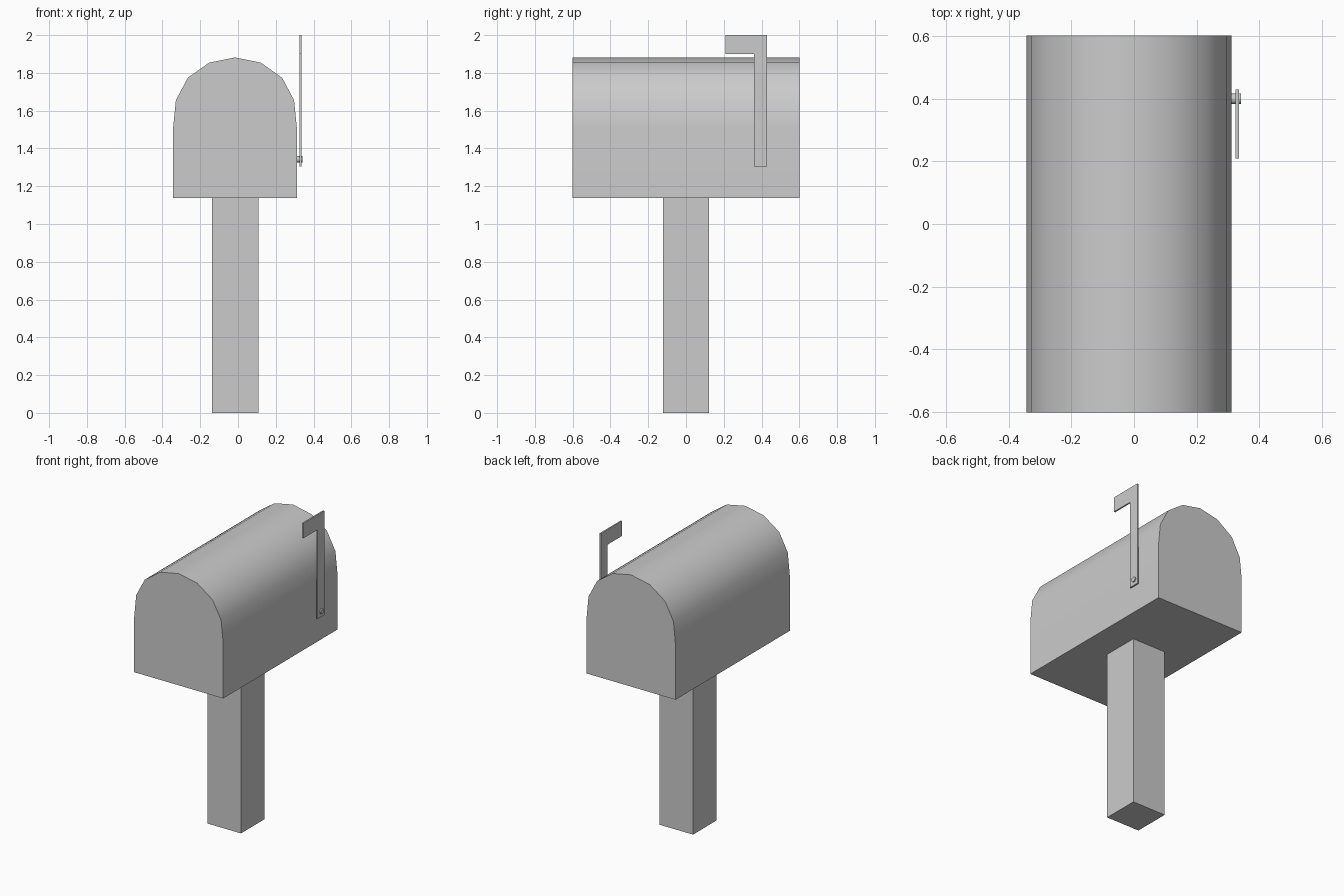
import bpy, bmesh, math
from mathutils import Matrix

cube = bpy.data.objects.get("Cube")
if cube:
    bpy.data.objects.remove(cube, do_unlink=True)

# One plain grey for every part
grey = bpy.data.materials.new("light grey")
grey.use_nodes = True
grey.diffuse_color = (0.6, 0.6, 0.6, 1)
grey.node_tree.nodes["Principled BSDF"].inputs["Base Color"].default_value = (0.6, 0.6, 0.6, 1)


def finish(name, bm, smooth=False):
    bmesh.ops.recalc_face_normals(bm, faces=bm.faces)
    mesh = bpy.data.meshes.new(name)
    bm.to_mesh(mesh)
    bm.free()
    mesh.materials.append(grey)
    obj = bpy.data.objects.new(name, mesh)
    bpy.context.collection.objects.link(obj)
    if smooth:
        bpy.ops.object.select_all(action='DESELECT')
        obj.select_set(True)
        bpy.context.view_layer.objects.active = obj
        bpy.ops.object.shade_smooth_by_angle(angle=math.radians(35))
    return obj


def prism(name, points, depth, smooth=False):
    """Extrude a closed outline of 3D points along the depth vector."""
    bm = bmesh.new()
    face = bm.faces.new([bm.verts.new(p) for p in points])
    ext = bmesh.ops.extrude_face_region(bm, geom=[face], use_keep_orig=True)
    verts = [g for g in ext["geom"] if isinstance(g, bmesh.types.BMVert)]
    bmesh.ops.translate(bm, verts=verts, vec=depth)
    return finish(name, bm, smooth)


# Square post
post_x, post_half = -0.015, 0.123
prism("post", [(post_x + sx * post_half, sy * post_half, 0)
               for sx, sy in ((-1, -1), (1, -1), (1, 1), (-1, 1))], (0, 0, 1.137))

# Arched box: half profile mirrored about its own centre line
box_x = -0.016
half = [(0.328, 1.137), (0.328, 1.505), (0.313, 1.655), (0.25, 1.774), (0.137, 1.854)]
outline = half + [(0, 1.882)] + [(-x, z) for x, z in reversed(half)]
prism("mailbox_body", [(box_x + x, -0.602, z) for x, z in outline], (0, 1.204, 0), True)

# Signal flag: thin plate with the head pointing forward
flag = [(0.36, 1.305), (0.43, 1.305), (0.43, 2.0), (0.21, 2.0), (0.21, 1.9), (0.36, 1.9)]
prism("signal_flag", [(0.325, y, z) for y, z in flag], (0.01, 0, 0))

# Pivot pin through the flag
bm = bmesh.new()
place = Matrix.Translation((0.326, 0.4, 1.343)) @ Matrix.Rotation(math.pi / 2, 4, 'Y')
bmesh.ops.create_cone(bm, cap_ends=True, segments=12, radius1=0.017, radius2=0.017,
                      depth=0.032, matrix=place)
finish("pivot_pin", bm, True)
